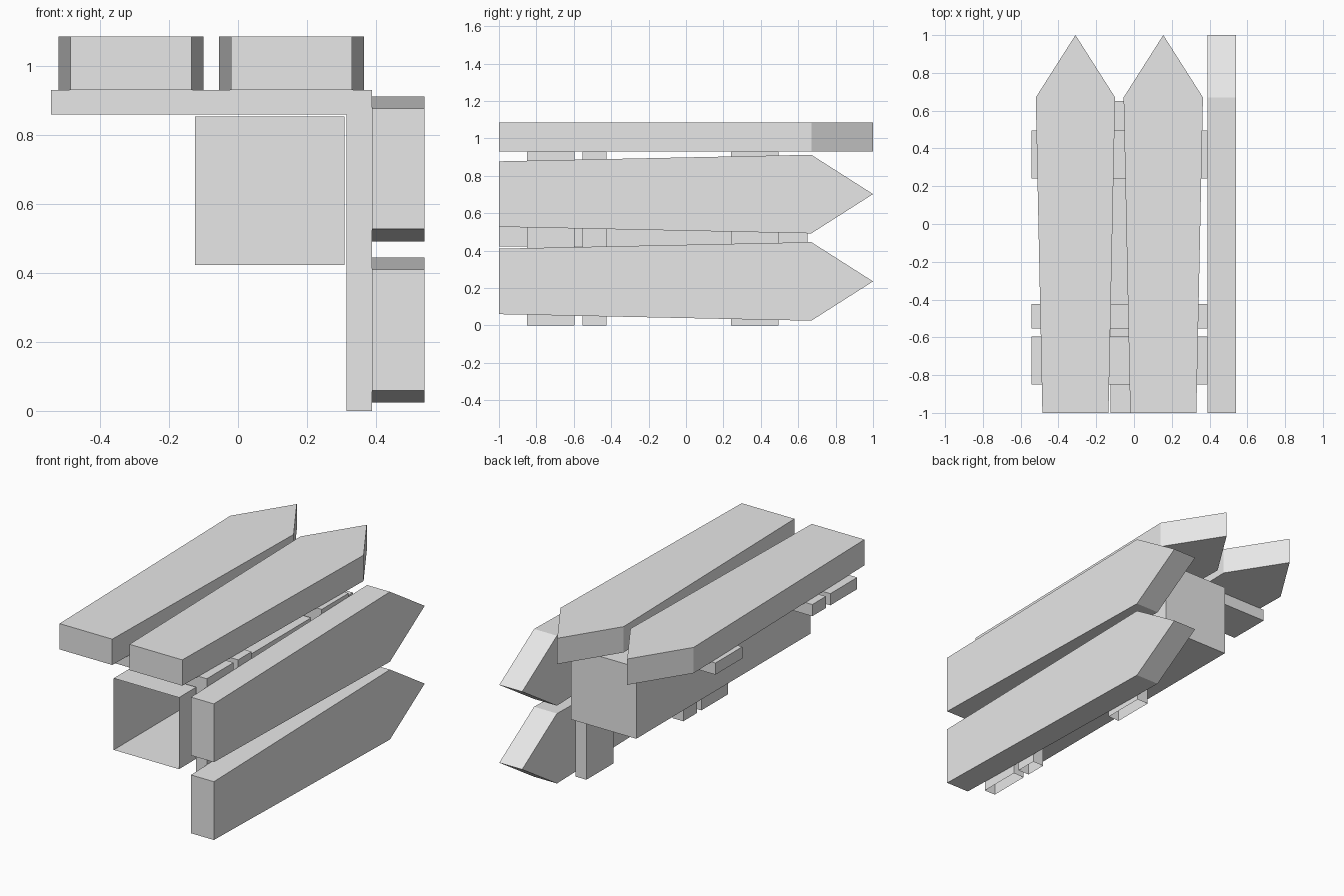
import bpy, bmesh
from mathutils import Vector

cube = bpy.data.objects.get("Cube")
if cube:
    bpy.data.objects.remove(cube, do_unlink=True)

grey = bpy.data.materials.new("light_grey")
grey.use_nodes = True
grey.diffuse_color = (0.8, 0.8, 0.8, 1)
grey.node_tree.nodes["Principled BSDF"].inputs["Base Color"].default_value = (0.8, 0.8, 0.8, 1)


def extrude(name, outline, offset, open_side=None):
    """Extrude an outline by offset; faces looking along open_side at its far end are left out."""
    bm = bmesh.new()
    base = bm.faces.new([bm.verts.new(p) for p in outline])
    moved = bmesh.ops.extrude_face_region(bm, geom=[base], use_keep_orig=True)["geom"]
    verts = [v for v in moved if isinstance(v, bmesh.types.BMVert)]
    bmesh.ops.translate(bm, verts=verts, vec=offset)
    bmesh.ops.recalc_face_normals(bm, faces=bm.faces[:])
    if open_side:
        side = Vector(open_side)
        far = max(side.dot(v.co) for v in bm.verts)
        gone = [f for f in bm.faces if all(far - side.dot(v.co) < 1e-4 for v in f.verts)]
        bmesh.ops.delete(bm, geom=gone, context="FACES")
    mesh = bpy.data.meshes.new(name)
    bm.to_mesh(mesh)
    bm.free()
    mesh.materials.append(grey)
    obj = bpy.data.objects.new(name, mesh)
    bpy.context.collection.objects.link(obj)
    return obj


# Pointed planks, slightly wider towards the tip: (across, along)
PLANK = [(-0.175, -1), (0.175, -1), (0.21, 0.67), (0, 1), (-0.21, 0.67)]

for side, cx in (("right", -0.31), ("left", 0.155)):
    extrude(f"top_plank_{side}", [(cx + a, y, 0.93) for a, y in PLANK], (0, 0, 0.155))

for level, cz in (("upper", 0.702), ("lower", 0.235)):
    extrude(f"side_plank_{level}", [(0.388, y, cz + a) for a, y in PLANK], (0.152, 0, 0))

# L-shaped brackets that carry the planks, open at the foot
BRACKET = [(-0.542, 0.93), (0.388, 0.93), (0.388, 0), (0.315, 0), (0.315, 0.86), (-0.542, 0.86)]
for place, y0, y1 in (("front", -0.85, -0.595), ("middle", -0.553, -0.424), ("back", 0.24, 0.495)):
    extrude(f"bracket_{place}", [(x, y0, z) for x, z in BRACKET], (0, y1 - y0, 0), (0, 0, -1))

# Thin-walled box, open at the front
BOX = [(-0.125, 0.423), (0.308, 0.423), (0.308, 0.853), (-0.125, 0.853)]
extrude("box", [(x, -1, z) for x, z in BOX], (0, 1.65, 0), (0, -1, 0))
